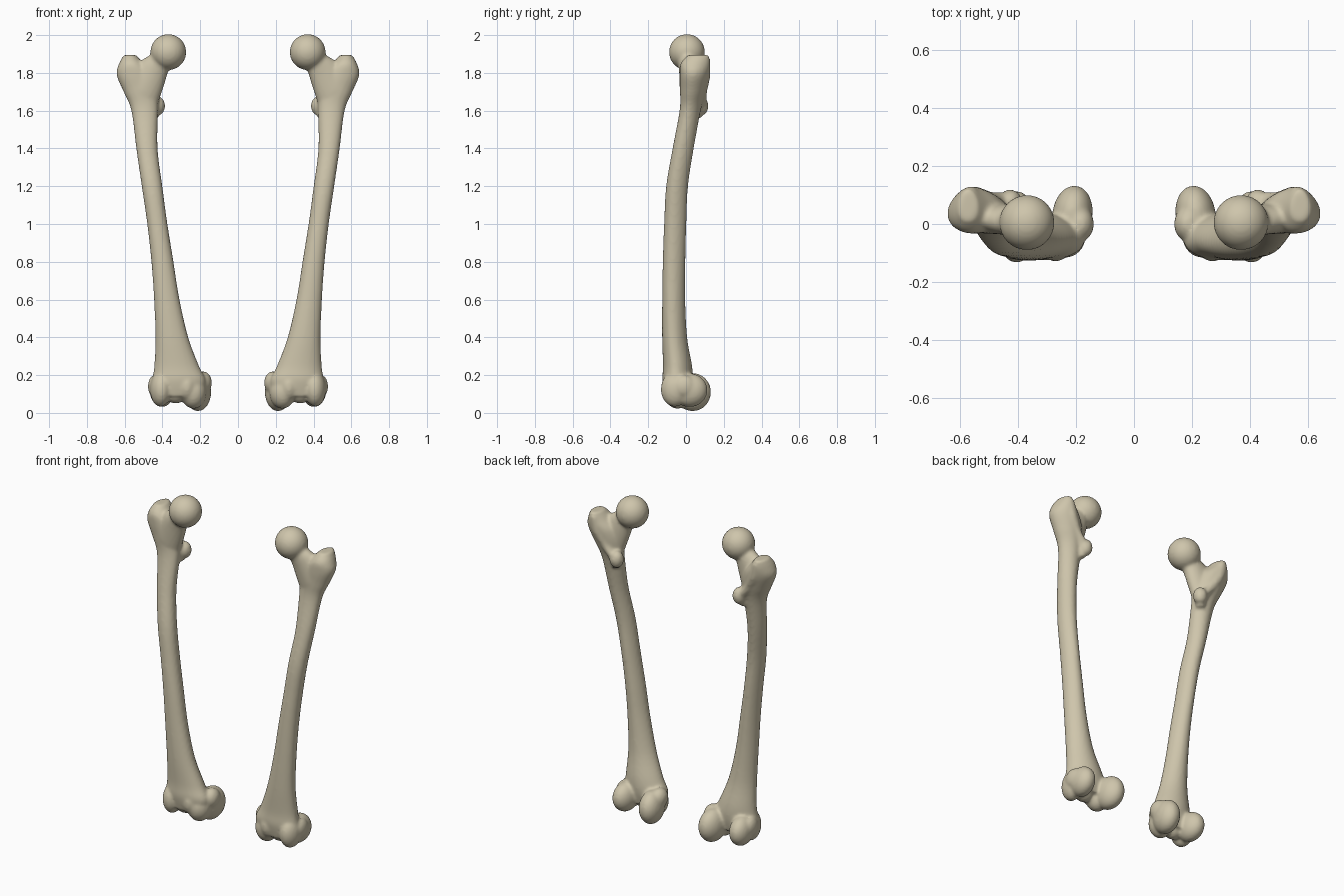
import bpy, bmesh, math
from mathutils import Vector, Matrix

if "Cube" in bpy.data.objects:
    bpy.data.objects.remove(bpy.data.objects["Cube"])

bone = bpy.data.materials.new("bone")
bone.diffuse_color = (0.62, 0.56, 0.41, 1)
bone.use_nodes = True
bone.node_tree.nodes["Principled BSDF"].inputs["Base Color"].default_value = bone.diffuse_color


def catmull(stations, steps=5):
    """Smoothly interpolate a list of equal-length number tuples."""
    out, n = [], len(stations)
    for i in range(n - 1):
        p = [stations[max(0, min(n - 1, i + k))] for k in (-1, 0, 1, 2)]
        for s in range(steps):
            t = s / steps
            out.append([0.5 * (2 * b + (c - a) * t + (2 * a - 5 * b + 4 * c - d) * t * t
                               + (3 * b - a - 3 * c + d) * t ** 3)
                        for a, b, c, d in zip(*p)])
    return out + [list(stations[-1])]


def loft(bm, stations, across=None, pinch=0.0, seg=32):
    """Stations are (x, y, z, r_across, r_y); across=None gives level rings."""
    rings = []
    a = Vector(across).normalized() if across else Vector((1, 0, 0))
    b = Vector((0, 1, 0))
    for x, y, z, ra, rb in catmull(stations):
        ring = []
        for i in range(seg):
            t = 2 * math.pi * i / seg
            ring.append(bm.verts.new(Vector((x, y, z)) + b * rb * math.sin(t)
                        + a * ra * math.cos(t) * (1 - pinch * math.sin(t))))
        rings.append(ring)
    for lo, hi in zip(rings, rings[1:]):
        for i in range(seg):
            j = (i + 1) % seg
            bm.faces.new((lo[i], lo[j], hi[j], hi[i]))
    bm.faces.new(rings[0][::-1])
    bm.faces.new(rings[-1])


def ball(bm, centre, radii, turn=0.0):
    m = (Matrix.Translation(centre) @ Matrix.Rotation(math.radians(turn), 4, 'Z')
         @ Matrix.Diagonal((*radii, 1)))
    bmesh.ops.create_uvsphere(bm, u_segments=32, v_segments=20, radius=1, matrix=m)


def femur(name, side):
    bm = bmesh.new()
    # shaft, bowed forward, running up into the greater trochanter
    loft(bm, [(.315, -.045, .09, .125, .065), (.312, -.045, .17, .14, .080),
              (.325, -.045, .25, .117, .077), (.350, -.060, .40, .086, .066),
              (.377, -.065, .60, .067, .061), (.400, -.063, .80, .058, .060),
              (.427, -.057, 1.0, .053, .059), (.455, -.047, 1.2, .054, .058),
              (.482, -.015, 1.4, .056, .056), (.494, .022, 1.6, .070, .056),
              (.515, .037, 1.7, .090, .068), (.546, .045, 1.79, .096, .078),
              (.565, .050, 1.85, .064, .078), (.572, .065, 1.895, .032, .055)],
         pinch=0.14)
    # neck and head
    loft(bm, [(.37, .005, 1.91, .055, .055), (.415, .010, 1.855, .064, .052),
              (.455, .017, 1.80, .088, .053), (.51, .025, 1.70, .11, .058)],
         across=(.75, 0, .66))
    ball(bm, (.369, .005, 1.910), (.095, .095, .095))
    # crest at the back, ending in the lesser trochanter
    loft(bm, [(.565, .088, 1.87, .030, .042), (.545, .092, 1.78, .038, .036),
              (.500, .080, 1.70, .036, .032), (.445, .072, 1.63, .036, .034),
              (.445, .055, 1.56, .022, .025)])
    ball(bm, (.427, .078, 1.625), (.041, .041, .052))
    # inner condyle, larger and lower
    ball(bm, (.212, .035, .110), (.069, .098, .101), 8)
    ball(bm, (.235, -.045, .110), (.068, .072, .088), 20)
    ball(bm, (.185, .000, .160), (.047, .060, .060))
    # outer condyle, with the higher front lip
    ball(bm, (.402, .020, .120), (.065, .094, .089), -6)
    ball(bm, (.410, -.060, .125), (.055, .074, .092), -10)
    ball(bm, (.440, -.010, .140), (.037, .060, .060))
    # lips either side of the kneecap groove
    ball(bm, (.270, -.075, .140), (.050, .054, .075))
    ball(bm, (.330, -.050, .110), (.060, .055, .060))

    if side < 0:
        bmesh.ops.scale(bm, vec=(-1, 1, 1), verts=bm.verts)
        bmesh.ops.reverse_faces(bm, faces=bm.faces)
    mesh = bpy.data.meshes.new(name)
    bm.to_mesh(mesh)
    bm.free()
    mesh.materials.append(bone)
    mesh.polygons.foreach_set("use_smooth", [True] * len(mesh.polygons))
    obj = bpy.data.objects.new(name, mesh)
    bpy.context.collection.objects.link(obj)
    # fuse the parts into one skin and soften the joins
    fuse = obj.modifiers.new("fuse", 'REMESH')
    fuse.mode = 'VOXEL'
    fuse.voxel_size = 0.009
    fuse.use_smooth_shade = True
    soften = obj.modifiers.new("soften", 'SMOOTH')
    soften.factor = 0.5
    soften.iterations = 6


femur("left_thigh_bone", 1)
femur("right_thigh_bone", -1)
